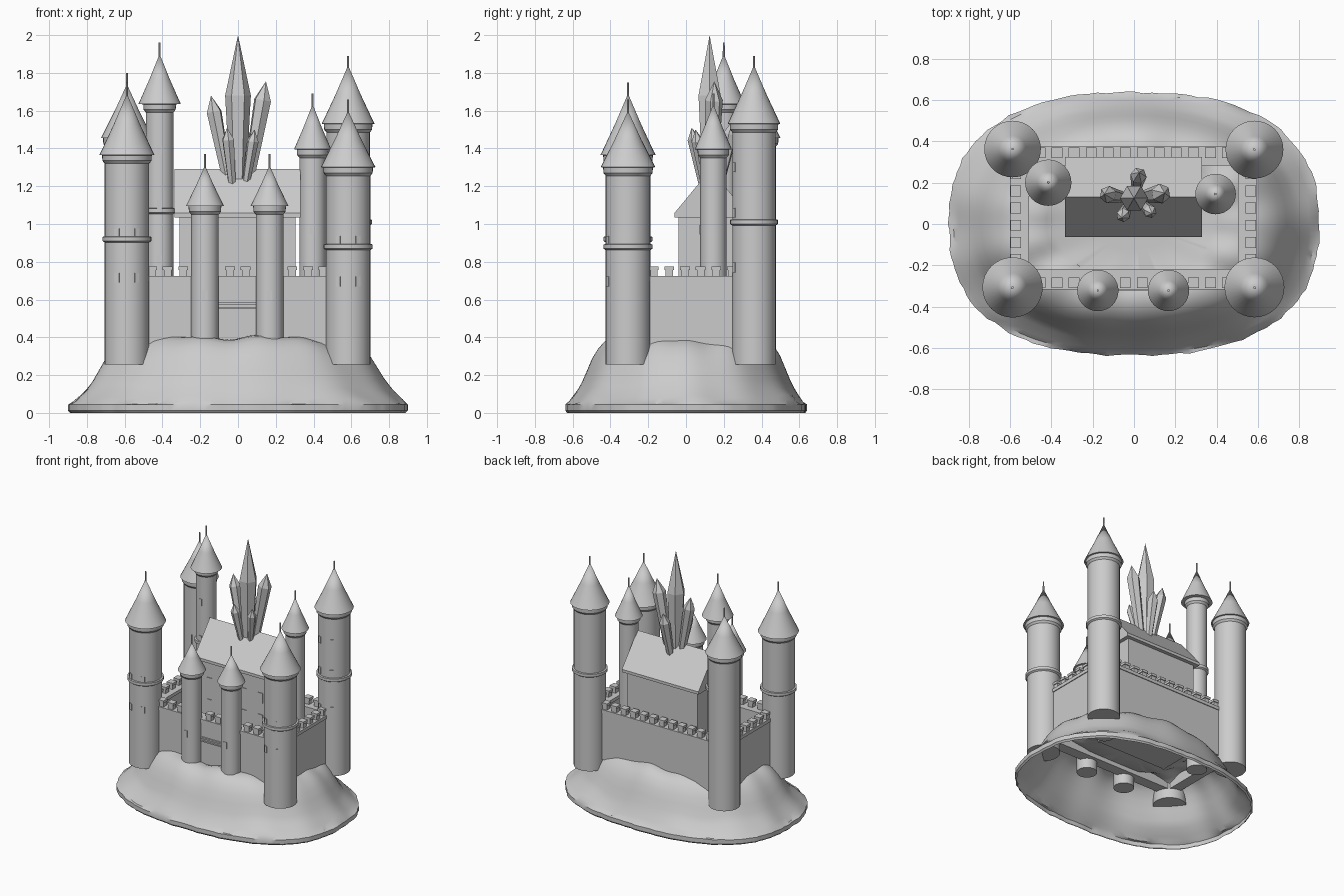
import bpy, bmesh, math, random
from mathutils import Vector, Matrix

random.seed(4)
cube = bpy.data.objects.get("Cube")
if cube:
    bpy.data.objects.remove(cube)

stone = bpy.data.materials.new("grey_stone")
stone.use_nodes = True
GREY = (0.6, 0.6, 0.6, 1)
stone.diffuse_color = GREY
stone.node_tree.nodes["Principled BSDF"].inputs["Base Color"].default_value = GREY
made = []


def finish(name, bm):
    bmesh.ops.recalc_face_normals(bm, faces=bm.faces)
    mesh = bpy.data.meshes.new(name)
    bm.to_mesh(mesh)
    bm.free()
    mesh.materials.append(stone)
    obj = bpy.data.objects.new(name, mesh)
    bpy.context.collection.objects.link(obj)
    made.append(obj)
    return obj


def add_box(bm, x0, x1, y0, y1, z0, z1, turn=Matrix()):
    size = Matrix.Diagonal((x1 - x0, y1 - y0, z1 - z0, 1))
    place = Matrix.Translation(((x0 + x1) / 2, (y0 + y1) / 2, (z0 + z1) / 2))
    bmesh.ops.create_cube(bm, size=1, matrix=turn @ place @ size)


def box(name, *bounds):
    bm = bmesh.new()
    add_box(bm, *bounds)
    return finish(name, bm)


def lathe(name, profile, x, y, sides=32):
    """Closed solid from (radius, height) points."""
    bm = bmesh.new()
    rings = []
    for r, z in profile:
        if r == 0:
            rings.append([bm.verts.new((x, y, z))])
        else:
            rings.append([bm.verts.new((x + r * math.cos(math.tau * i / sides),
                                        y + r * math.sin(math.tau * i / sides), z))
                          for i in range(sides)])
    for a, b in zip(rings, rings[1:]):
        for i in range(sides):
            j = (i + 1) % sides
            if len(b) == 1:
                bm.faces.new((a[i], a[j], b[0]))
            else:
                bm.faces.new((a[i], a[j], b[j], b[i]))
    for ring in (rings[0], rings[-1]):
        if len(ring) > 1:
            bm.faces.new(ring)
    return finish(name, bm)


def tower(name, x, y, r, roof_r, foot, eave, tip, pin, band=None, windows=(), spread=26):
    body = [(r, foot)]
    if band:
        body += [(r, band - .018), (r + .012, band - .01), (r + .012, band + .012), (r, band + .014)]
    body += [(r, eave - .05), (r + .012, eave - .035), (r + .014, eave)]
    lathe(name + "_body", body, x, y)
    h = tip - eave
    lathe(name + "_roof", [(r, eave - .008), (roof_r, eave - .004), (roof_r * .93, eave + h * .05),
                           (roof_r * .47, eave + h * .5), (0, tip)], x, y)
    lathe(name + "_spire", [(.006, tip - .04), (.005, pin)], x, y, 8)
    # window plates facing the front
    if windows:
        bm = bmesh.new()
        for z in windows:
            for a in ((-spread, spread) if spread else (0,)):
                turn = Matrix.Translation((x, y, 0)) @ Matrix.Rotation(math.radians(a), 4, 'Z')
                add_box(bm, -.013, .013, -r - .004, -r + .005, z - .026, z + .026, turn)
        finish(name + "_windows", bm)


# Hill: hollow shell of shrinking superellipse rings with a sunken courtyard
HILL = [(.985, 0), (1, .012), (1, .045), (.97, .058), (.94, .083), (.9, .122), (.86, .17), (.82, .23),
        (.78, .29), (.73, .34), (.67, .378), (.6, .398), (.53, .4), (.47, .385), (.42, .365), (.2, .36)]
SEGS = 128
jagged = [random.uniform(-.008, .002) for i in range(SEGS)]
bm = bmesh.new()
rings = []
for k, (f, z) in enumerate(HILL):
    power = 2.45 if f > .93 else 2.2
    ring = []
    for i in range(SEGS):
        t = math.tau * i / SEGS
        c, s = math.cos(t), math.sin(t)
        grow = (abs(c) ** power + abs(s) ** power) ** (-1 / power)
        wob = 0 if k < 3 or k > 13 else .008 * math.sin(7 * t + k * .35) + .006 * math.sin(13 * t + 1)
        rim = jagged[i] if k < 3 else 0
        ring.append(bm.verts.new(((.9 * f + rim) * c * grow, (.64 * f + rim) * s * grow, z + wob)))
    rings.append(ring)
for a, b in zip(rings, rings[1:]):
    for i in range(SEGS):
        j = (i + 1) % SEGS
        bm.faces.new((a[i], a[j], b[j], b[i]))
bm.faces.new(rings[-1])
finish("hill", bm)

# Curtain walls with a walkway lip
WALL_Z = .71
for name, x0, x1, y0, y1 in (("front_wall", -.59, .59, -.31, -.225), ("back_wall", -.59, .59, .29, .37),
                             ("left_wall", -.595, -.515, -.31, .37), ("right_wall", .51, .59, -.31, .37)):
    box(name, x0, x1, y0, y1, .33, WALL_Z)
    box(name + "_lip", x0 - .006, x1 + .006, y0 - .006, y1 + .006, WALL_Z - .012, WALL_Z + .014)

# Battlements: narrow block with a wider cap
bm = bmesh.new()


def merlon(x, y):
    add_box(bm, x - .02, x + .02, y - .02, y + .02, .72, .762)
    add_box(bm, x - .026, x + .026, y - .026, y + .026, .757, .776)


for i in range(12):
    x = -.455 + i * .0825
    merlon(x, .345)
    if min(abs(x + .175), abs(x - .165)) > .07:
        merlon(x, -.285)
for i in range(6):
    y = -.172 + i * .083
    merlon(-.572, y)
    merlon(.565, y)
finish("battlements", bm)

# Gate ledge between the gate towers
box("gate_ledge", -.11, .1, -.322, -.3, .575, .587)
box("gate_ledge_lower", -.11, .1, -.318, -.3, .55, .56)

# Keep with corner posts and a gabled roof
box("keep_body", -.305, .3, -.035, .295, .33, 1.05)
for side, x in (("left", -.3), ("right", .295)):
    box("keep_post_" + side, x - .01, x + .01, -.041, -.025, .33, 1.045)
bm = bmesh.new()
gable = [(-.062, 1.035), (-.062, 1.057), (.13, 1.29), (.324, 1.057), (.324, 1.035)]
ends = [[bm.verts.new((x, y, z)) for y, z in gable] for x in (-.335, .33)]
for e in ends:
    bm.faces.new(e)
for i in range(5):
    j = (i + 1) % 5
    bm.faces.new((ends[0][i], ends[0][j], ends[1][j], ends[1][i]))
finish("keep_roof", bm)
bm = bmesh.new()
for z in (.87, .7):
    for x in (-.22, -.07, .08, .22):
        add_box(bm, x - .02, x + .02, -.04, -.03, z - .04, z + .04)
finish("keep_windows", bm)

# Corner, inner and gate towers
tower("front_left_tower", -.588, -.307, .118, .146, .255, 1.37, 1.69, 1.75, .92, (.715, .95))
tower("front_right_tower", .583, -.307, .118, .145, .255, 1.305, 1.6, 1.66, .88, (.695, .91))
tower("back_left_tower", -.588, .363, .113, .137, .255, 1.46, 1.74, 1.8)
tower("back_right_tower", .583, .36, .115, .14, .255, 1.535, 1.84, 1.89, 1.01, (.77, 1.06, 1.3))
tower("inner_left_tower", -.415, .2, .073, .112, .26, 1.64, 1.9, 1.96, 1.07, (.81, 1.1, 1.39), 0)
tower("inner_right_tower", .395, .145, .07, .098, .26, 1.4, 1.635, 1.69, None, (.97,), 0)
for side, x in (("left", -.175), ("right", .167)):
    tower("gate_tower_" + side, x, -.322, .073, .1, .255, 1.1, 1.31, 1.37, None, (.62,), 0)

# Crystal cluster: six-sided shards with pointed ends
SHARDS = [((0, .125, 1.18), (0, .125, 2.0), .068, .61), ((-.05, .13, 1.2), (-.143, .145, 1.68), .042, .82),
          ((.05, .135, 1.2), (.148, .15, 1.755), .048, .82), ((-.03, .09, 1.2), (-.058, .03, 1.51), .034, .8),
          ((.04, .1, 1.2), (.088, .05, 1.5), .032, .8), ((.01, .17, 1.18), (.025, .25, 1.55), .04, .8)]
for n, (foot, tip, r, shoulder) in enumerate(SHARDS):
    foot, axis = Vector(foot), Vector(tip) - Vector(foot)
    length = axis.length
    shard = lathe("crystal_%d" % (n + 1), [(r * .6, 0), (r, length * shoulder), (0, length)], 0, 0, 6)
    shard.data.transform(Matrix.Translation(foot) @ axis.to_track_quat('Z', 'Y').to_matrix().to_4x4())

# Smooth the round parts, keep the edges sharp
bpy.ops.object.select_all(action='DESELECT')
for obj in made:
    if not obj.name.startswith("crystal"):
        obj.select_set(True)
bpy.context.view_layer.objects.active = made[0]
bpy.ops.object.shade_smooth_by_angle(angle=math.radians(35))
